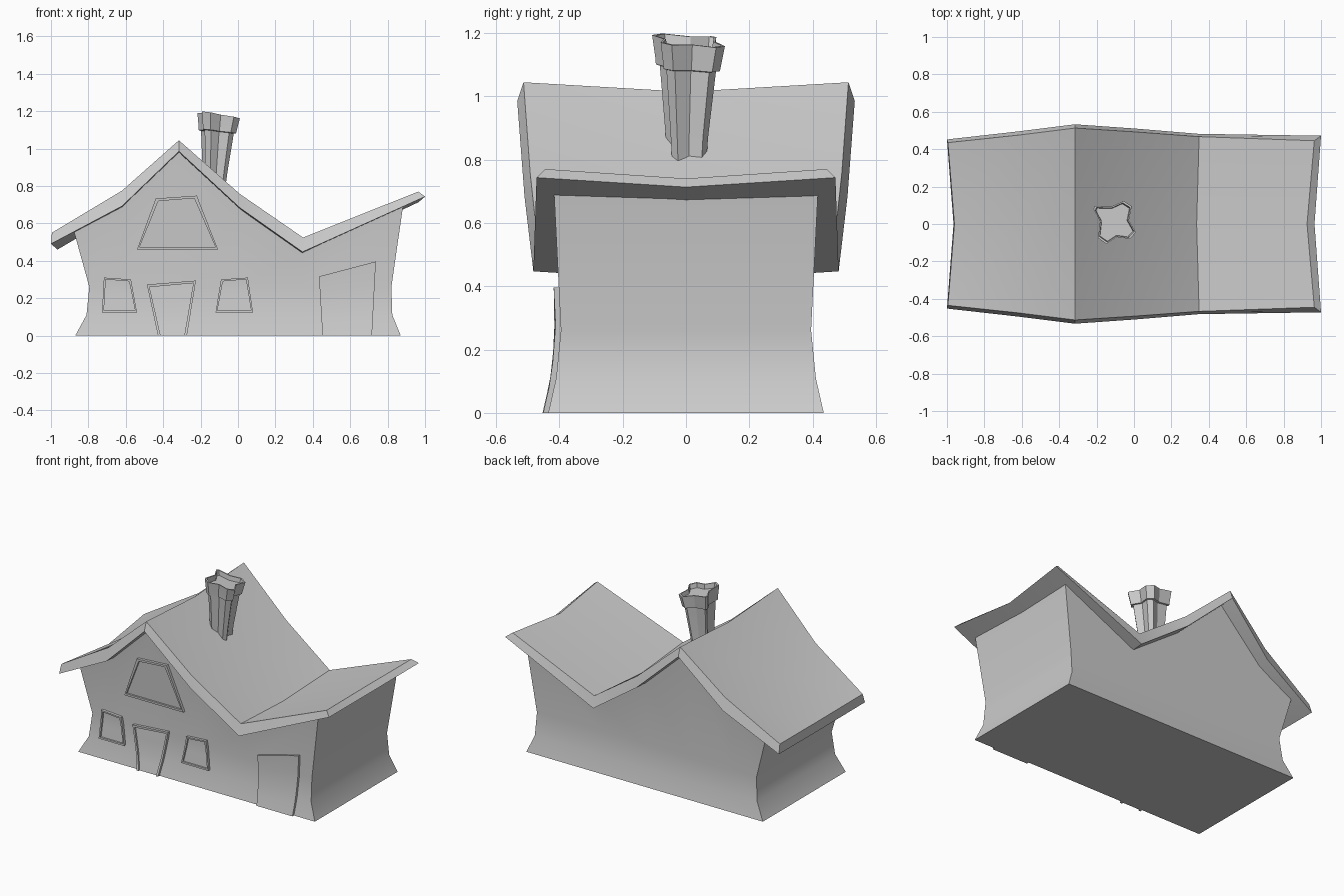
import bpy, bmesh
from mathutils import Vector

if "Cube" in bpy.data.objects:
    bpy.data.objects.remove(bpy.data.objects["Cube"])


def finish(name, bm, angle=0.5):
    bmesh.ops.recalc_face_normals(bm, faces=bm.faces)
    me = bpy.data.meshes.new(name)
    bm.to_mesh(me)
    bm.free()
    ob = bpy.data.objects.new(name, me)
    bpy.context.collection.objects.link(ob)
    bpy.ops.object.select_all(action='DESELECT')
    ob.select_set(True)
    bpy.context.view_layer.objects.active = ob
    bpy.ops.object.shade_smooth_by_angle(angle=angle)
    return ob


def loft(bm, rings, caps=(True, True)):
    """Closed rings of points joined by quads, with optional end caps."""
    vs = [[bm.verts.new(p) for p in r] for r in rings]
    n = len(vs[0])
    for a, b in zip(vs, vs[1:]):
        for i in range(n):
            j = (i + 1) % n
            bm.faces.new((a[i], a[j], b[j], b[i]))
    if caps[0]:
        bm.faces.new(vs[0])
    if caps[1]:
        bm.faces.new(vs[-1])


# Roof: each profile point is (x, z, half depth, x at the sagging middle)
upper = [(-.995, .55, .435, -.96), (-.62, .775, .475, -.62), (-.316, 1.044, .513, -.316),
         (.01, .757, .492, .01), (.348, .524, .467, .335), (.964, .77, .445, .925)]
lower = [(-1, .49, .452, -.965), (-.62, .692, .495, -.62), (-.316, .985, .533, -.316),
         (.01, .683, .51, .01), (.345, .447, .482, .335), (1, .743, .472, .965)]
sag = .03
bm = bmesh.new()
grids = []
for prof in (upper, lower):
    grids.append([[bm.verts.new((xm if s == 0 else x, s * d, z - (sag if s == 0 else 0)))
                   for s in (-1, 0, 1)] for x, z, d, xm in prof])
for g in grids:
    for a, b in zip(g, g[1:]):
        for j in range(2):
            bm.faces.new((a[j], a[j + 1], b[j + 1], b[j]))
top, bot = grids
for i in range(5):
    for j in (0, 2):
        bm.faces.new((top[i][j], top[i + 1][j], bot[i + 1][j], bot[i][j]))
for i in (0, 5):
    for j in range(2):
        bm.faces.new((top[i][j], top[i][j + 1], bot[i][j + 1], bot[i][j]))
finish("roof", bm)


# Walls: pinched above the base, tops follow the underside of the roof
def wall_y(z):
    pts = [(0, .435), (.11, .41), (.26, .395), (1, .432)]
    for (z0, y0), (z1, y1) in zip(pts, pts[1:]):
        if z <= z1:
            return y0 + (y1 - y0) * (z - z0) / (z1 - z0)


left = [-.87, -.81, -.795, -.878]
right = [.87, .825, .82, .882]
tops = [(0, .56), (-.62, .695), (-.316, .985), (.01, .685), (.345, .45), (0, .69)]
bm = bmesh.new()
sides = {}
for s in (-1, 1):
    cols = []
    for i, (x, zt) in enumerate(tops):
        zs = [0, .11, .26, zt]
        xs = left if i == 0 else right if i == 5 else [x] * 4
        cols.append([bm.verts.new((xs[k], s * wall_y(zs[k]), zs[k])) for k in range(4)])
    for a, b in zip(cols, cols[1:]):
        for k in range(3):
            bm.faces.new((a[k], b[k], b[k + 1], a[k + 1]))
    sides[s] = cols
f, b = sides[-1], sides[1]
for i in (0, 5):
    for k in range(3):
        bm.faces.new((f[i][k], b[i][k], b[i][k + 1], f[i][k + 1]))
for i in range(5):
    for k in (0, 3):
        bm.faces.new((f[i][k], f[i + 1][k], b[i + 1][k], b[i][k]))
finish("walls", bm)


# Doors and windows: slabs that follow the curve of the front wall
def slab(bm, quad, depth):
    bl, br, tr, tl = (Vector(q) for q in quad)
    rings = []
    for t in (0, .2, .4, .7, 1):
        l, r = bl.lerp(tl, t), br.lerp(tr, t)
        rings.append([(p.x, -wall_y(max(p.y, 0)) - d, p.y)
                      for p, d in ((l, depth), (r, depth), (r, -.02), (l, -.02))])
    loft(bm, rings)


def framed(name, quad, w=.014, sill=True):
    bl, br, tr, tl = (Vector(q) for q in quad)
    low = w if sill else 0
    inner = [bl + Vector((w, low)), br + Vector((-w, low)),
             tr + Vector((-w, -w)), tl + Vector((w, -w))]
    bm = bmesh.new()
    slab(bm, inner, .006)
    slab(bm, (bl, inner[0], inner[3], tl), .018)
    slab(bm, (inner[1], br, tr, inner[2]), .018)
    slab(bm, (inner[3], inner[2], tr, tl), .018)
    if sill:
        slab(bm, (bl, br, inner[1], inner[0]), .018)
    finish(name, bm)


framed("window_left", [(-.727, .123), (-.54, .123), (-.572, .30), (-.717, .31)], .01)
framed("window_right", [(-.12, .123), (.08, .123), (.053, .31), (-.091, .30)], .01)
framed("attic_window", [(-.54, .46), (-.107, .46), (-.22, .748), (-.44, .733)])
framed("front_door", [(-.428, 0), (-.273, 0), (-.225, .294), (-.487, .273)], sill=False)
bm = bmesh.new()
slab(bm, [(.452, 0), (.716, 0), (.737, .396), (.433, .316)], .016)
finish("side_door", bm)

# Chimney: pinched square section, flared collar, tilted top with a recess
section = [(-.115, .072), (-.108, .088), (-.07, .075), (.047, .115), (.09, .087), (.075, .012),
           (.112, -.053), (.08, -.088), (.01, -.078), (-.045, -.115), (-.09, -.083), (-.08, .007)]
section = section[:2] + [(-.02, .085)] + section[3:]
rings = []
for cx, cy, z, s, tilt in [(-.13, .003, .74, .5, 0), (-.122, .003, .87, .58, 0),
                           (-.109, .006, 1.087, .77, .12), (-.109, .006, 1.09, .88, .12),
                           (-.107, .007, 1.108, .9, .13), (-.102, .008, 1.176, 1, .17),
                           (-.102, .008, 1.176, .91, .17), (-.103, .008, 1.145, .87, .15)]:
    rings.append([(cx + s * x, cy + s * y, z - tilt * s * x - tilt * .5 * s * y)
                  for x, y in section])
bm = bmesh.new()
loft(bm, rings)
finish("chimney", bm, .4)
